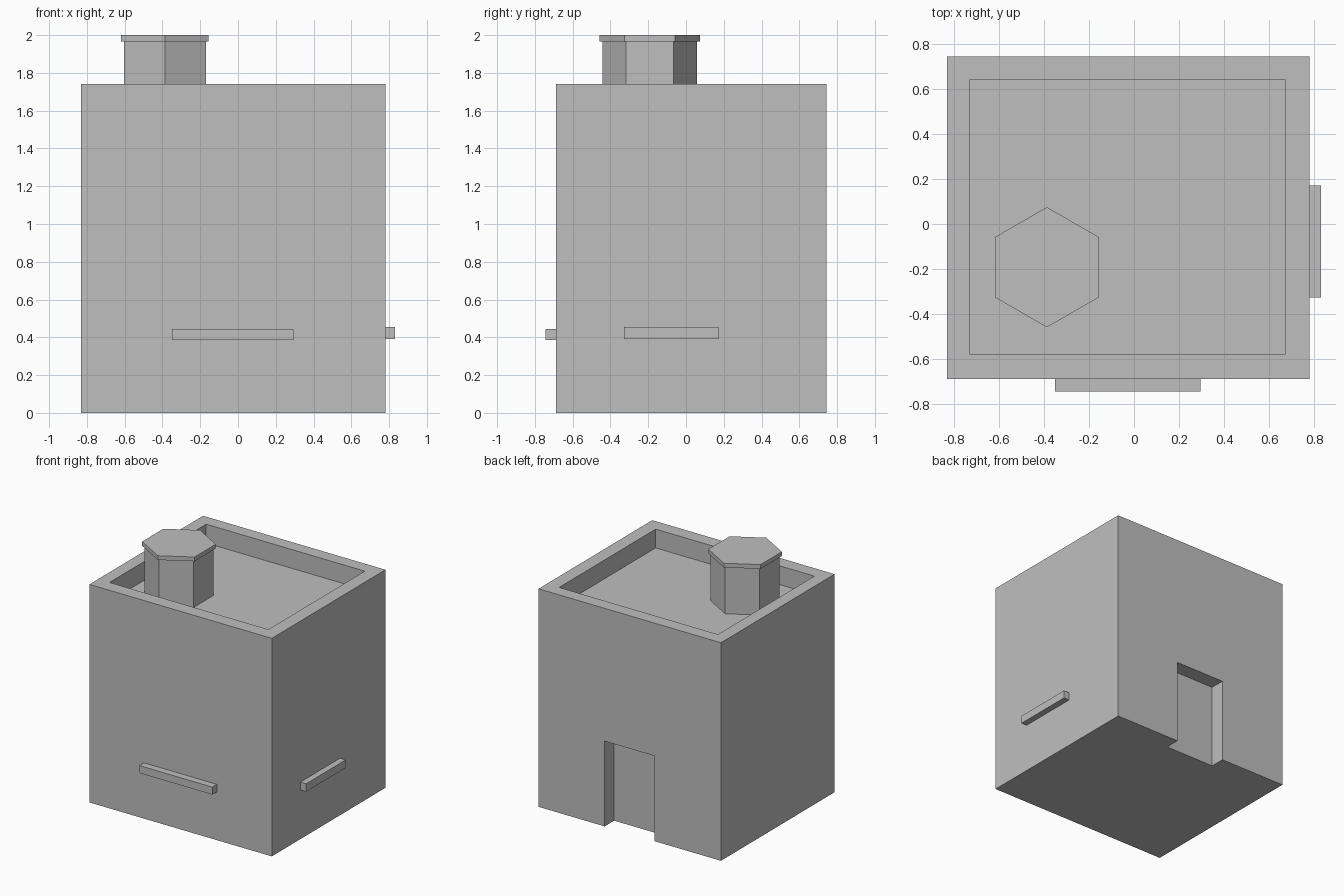
import bpy, math

if "Cube" in bpy.data.objects:
    bpy.data.objects.remove(bpy.data.objects["Cube"])

stone = bpy.data.materials.new("light_grey_plaster")
stone.diffuse_color = (0.52, 0.52, 0.52, 1)
stone.use_nodes = True
stone.node_tree.nodes["Principled BSDF"].inputs["Base Color"].default_value = stone.diffuse_color


def finish(name):
    ob = bpy.context.object
    ob.name = name
    ob.data.materials.append(stone)
    return ob


def box(name, x0, x1, y0, y1, z0, z1):
    bpy.ops.mesh.primitive_cube_add(
        size=1, location=((x0 + x1) / 2, (y0 + y1) / 2, (z0 + z1) / 2))
    bpy.context.object.scale = (x1 - x0, y1 - y0, z1 - z0)
    bpy.ops.object.transform_apply(location=False, rotation=False, scale=True)
    return finish(name)


def hexagon(name, radius, z0, z1):
    # corners point along y
    bpy.ops.mesh.primitive_cylinder_add(
        vertices=6, radius=radius, depth=z1 - z0,
        location=(-0.387, -0.192, (z0 + z1) / 2))
    return finish(name)


def cut(target, cutter):
    mod = target.modifiers.new("cut", 'BOOLEAN')
    mod.operation = 'DIFFERENCE'
    mod.solver = 'EXACT'
    mod.object = cutter
    bpy.context.view_layer.objects.active = target
    bpy.ops.object.modifier_apply(modifier=mod.name)
    bpy.data.objects.remove(cutter)


# House block with a sunken roof and a door recess at the back
house = box("house_walls", -0.83, 0.78, -0.688, 0.745, 0, 1.74)
cut(house, box("roof_cutter", -0.73, 0.672, -0.577, 0.64, 1.59, 2.2))
cut(house, box("door_cutter", -0.242, 0.197, 0.625, 1.0, -0.3, 0.68))

# Window sills on the front and right walls
box("front_sill", -0.35, 0.295, -0.745, -0.688, 0.385, 0.445)
box("right_sill", 0.78, 0.83, -0.327, 0.172, 0.392, 0.455)

# Six-sided chimney with a wider cap
hexagon("chimney", 0.25, 1.59, 1.966)
hexagon("chimney_cap", 0.267, 1.966, 2.0)
